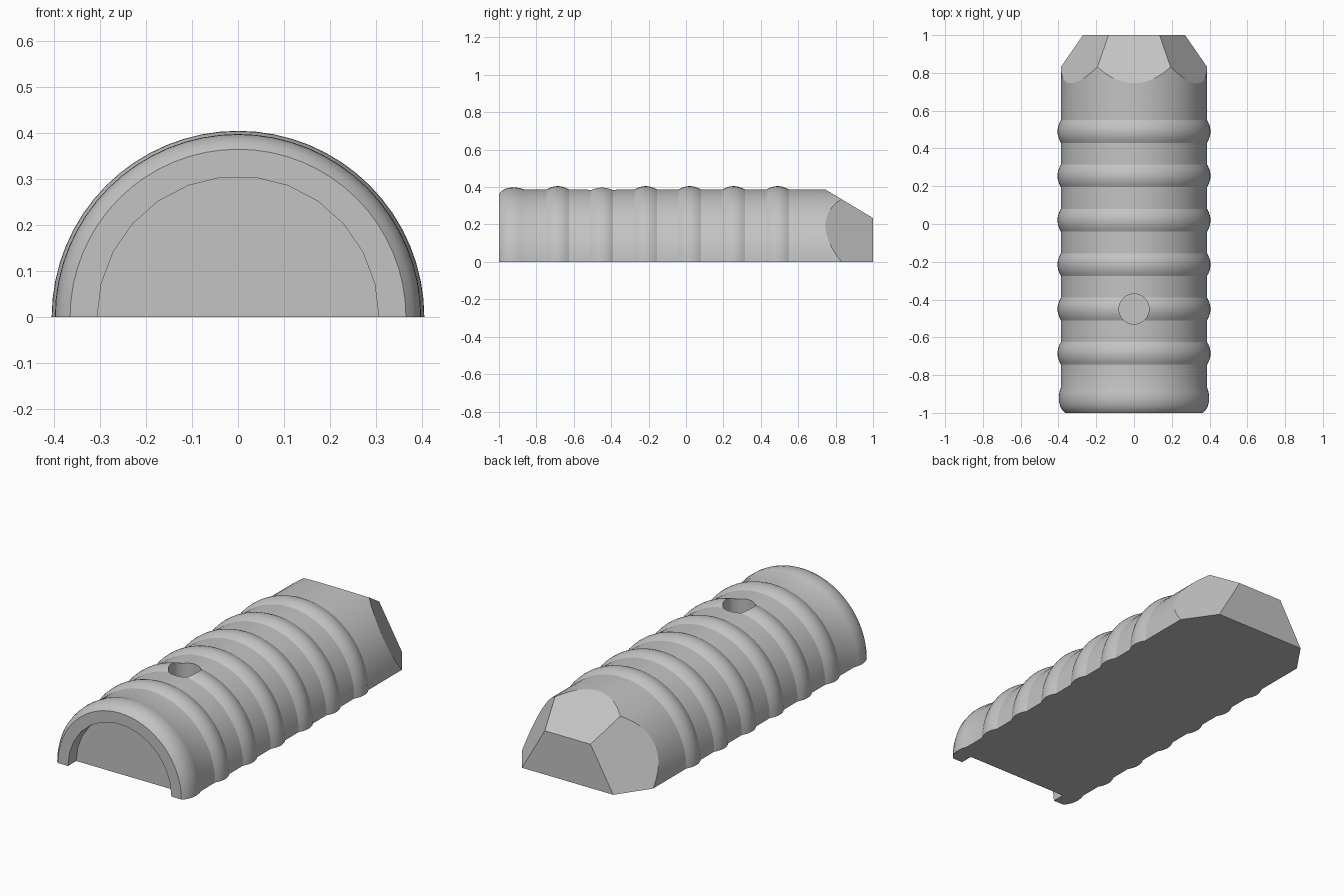
import bpy, bmesh, math
from mathutils import Vector, Matrix

if "Cube" in bpy.data.objects:
    bpy.data.objects.remove(bpy.data.objects["Cube"], do_unlink=True)

BODY_R, RING_R, RING_HALF = 0.387, 0.405, 0.06
SEGMENTS = 32

grey = bpy.data.materials.new("plain grey")
grey.use_nodes = True
grey.diffuse_color = (0.55, 0.55, 0.55, 1)
grey.node_tree.nodes["Principled BSDF"].inputs["Base Color"].default_value = grey.diffuse_color


def make_object(name, bm):
    bmesh.ops.recalc_face_normals(bm, faces=bm.faces)
    mesh = bpy.data.meshes.new(name)
    bm.to_mesh(mesh)
    bm.free()
    mesh.materials.append(grey)
    obj = bpy.data.objects.new(name, mesh)
    bpy.context.collection.objects.link(obj)
    return obj


def cylinder_cutter(name, radius, depth, sides, matrix):
    bm = bmesh.new()
    bmesh.ops.create_cone(bm, cap_ends=True, segments=sides, radius1=radius,
                          radius2=radius, depth=depth, matrix=matrix)
    obj = make_object(name, bm)
    obj.hide_render = True
    return obj


# Lengthwise profile: rounded front lip, then six raised grip rings
profile = [(-1, 0.365), (-0.985, 0.38), (-0.965, 0.391), (-0.94, 0.397),
           (-0.915, 0.398), (-0.89, 0.395), (-0.865, BODY_R)]
for i in range(6):
    centre = -0.685 + i * 0.235
    for k in range(9):
        t = k / 4 - 1
        profile.append((centre + t * RING_HALF, BODY_R + (RING_R - BODY_R) * (1 - t * t)))
profile.append((1, BODY_R))

# Half-round body swept from the profile
bm = bmesh.new()
arcs = []
for y, r in profile:
    angles = [math.pi * s / SEGMENTS for s in range(SEGMENTS + 1)]
    arcs.append([bm.verts.new((r * math.cos(a), y, r * math.sin(a))) for a in angles])
for a, b in zip(arcs, arcs[1:]):
    for s in range(SEGMENTS):
        bm.faces.new((a[s], a[s + 1], b[s + 1], b[s]))
    bm.faces.new((a[0], b[0], b[-1], a[-1]))
bm.faces.new(arcs[0])
bm.faces.new(arcs[-1])
bmesh.ops.recalc_face_normals(bm, faces=bm.faces)

# Tapered six-sided rear end
for deg in (30, 90, 150):
    a = math.radians(deg)
    radial = Vector((math.cos(a), 0, math.sin(a)))
    cut = bmesh.ops.bisect_plane(bm, geom=bm.verts[:] + bm.edges[:] + bm.faces[:],
                                 plane_co=radial * 0.234 + Vector((0, 1, 0)),
                                 plane_no=radial + Vector((0, 0.6, 0)), clear_outer=True)
    rim = [e for e in cut["geom_cut"] if isinstance(e, bmesh.types.BMEdge)]
    bmesh.ops.contextual_create(bm, geom=rim)
body = make_object("ribbed_body", bm)

# Front recess and round hole in the top
recess = cylinder_cutter("recess_cutter", 0.306, 0.14, 26,
                         Matrix.Translation((0, -1, 0)) @ Matrix.Rotation(math.pi / 2, 4, "X")
                         @ Matrix.Rotation(math.pi / 26, 4, "Z"))
hole = cylinder_cutter("hole_cutter", 0.08, 0.4, 32, Matrix.Translation((0, -0.45, 0.4)))

bpy.ops.object.select_all(action="DESELECT")
bpy.context.view_layer.objects.active = body
body.select_set(True)
for cutter in (recess, hole):
    mod = body.modifiers.new(cutter.name, "BOOLEAN")
    mod.operation, mod.solver, mod.object = "DIFFERENCE", "EXACT", cutter
    bpy.ops.object.modifier_apply(modifier=mod.name)
    bpy.data.objects.remove(cutter, do_unlink=True)
bpy.ops.object.shade_smooth_by_angle(angle=math.radians(25))
